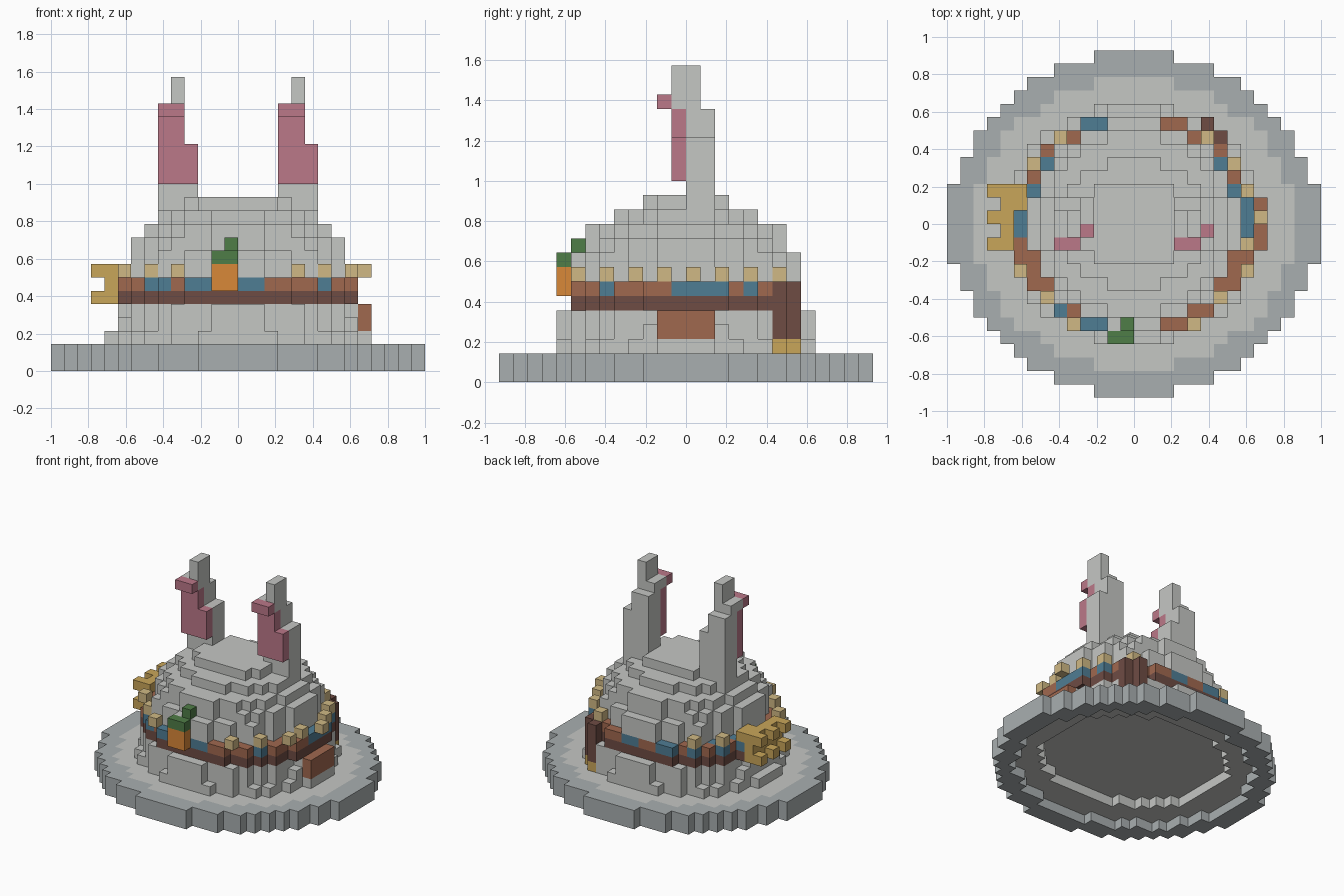
import bpy, bmesh

if "Cube" in bpy.data.objects:
    bpy.data.objects.remove(bpy.data.objects["Cube"])

V = 1 / 14                      # edge length of one block
cells = {}                      # (x, y, z) -> (part name, colour name)


def lin(h):
    out = []
    for i in (0, 2, 4):
        c = int(h[i:i + 2], 16) / 255
        out.append(c / 12.92 if c <= 0.04045 else ((c + 0.055) / 1.055) ** 2.4)
    return (*out, 1)


COLOURS = {
    "light_grey": "c5c7c4", "dark_grey": "a9afb0", "pink": "bb7889",
    "gold": "c9a65a", "pale_gold": "d0b985", "orange": "d98838",
    "green": "4f7d47", "blue": "4f7d94", "terracotta": "a0684f", "brown": "6e4c44",
}
mats = {}
for name, code in COLOURS.items():
    mats[name] = bpy.data.materials.new(name)
    mats[name].diffuse_color = lin(code)


def disc(a, b):
    """Block columns inside an ellipse with half widths a and b."""
    return {(x, y) for x in range(-15, 15) for y in range(-15, 15)
            if ((x + .5) / (a - .2)) ** 2 + ((y + .5) / (b - .2)) ** 2 <= 1}


def fill(part, colour, columns, z0, z1):
    for x, y in columns:
        for z in range(z0, z1):
            cells[x, y, z] = (part, colour)


def box(part, colour, x0, x1, y0, y1, z0, z1):
    fill(part, colour, [(x, y) for x in range(x0, x1) for y in range(y0, y1)], z0, z1)


# Brim: deep outer rim, thin plate inside it, open under the crown
brim = disc(14, 13)
inner = disc(12.1, 11.1)
fill("brim_rim", "dark_grey", brim - inner, 0, 2)
fill("brim_plate", "light_grey", inner - disc(9.6, 8.6), 1, 2)

# Crown: stacked stepped discs (half width x, half width y, bottom, top)
for a, b, z0, z1 in ((10, 9, 2, 3), (9.4, 9, 3, 4), (9, 9, 4, 5), (8, 8, 5, 9),
                     (8, 7, 9, 10), (7, 7, 10, 11), (6, 5, 11, 12), (4.6, 3.6, 12, 13)):
    fill("crown", "light_grey", disc(a, b), z0, z1)

# Hat band: brown lower course and a patterned upper course
ring = disc(9.4, 8.69) - disc(7.6, 7)
fill("band", "brown", ring, 5, 6)
BLUE_X = {-9, -8, -6, -4, -3, 0, 1, 6, 8}
BLUE_Y = {-6, -1, 0, 1, 2, 4, 7}
for x, y in ring:
    blue = x in BLUE_X if abs(y + .5) > 6 else y in BLUE_Y
    cells[x, y, 6] = ("band", "blue" if blue else "terracotta")

# Studs above the band
for x, y in ((-8, 4), (-6, 6), (5, 6), (7, 4), (8, 2), (9, 0), (8, -2), (8, -4),
             (6, -6), (4, -8), (-5, -8), (-7, -6), (-9, -4)):
    cells[x, y, 7] = ("studs", "pale_gold")

# Side pouch
box("pouch", "terracotta", 9, 10, -2, 2, 3, 5)

# Hanging strap with a gold tip
for x, y in ((5, 7), (6, 6)):
    fill("strap", "brown", [(x, y)], 3, 7)
    fill("strap", "gold", [(x, y)], 2, 3)

# Buckle with prongs
box("buckle", "gold", -10, -9, -2, 3, 5, 8)
box("buckle", "gold", -9, -8, 1, 3, 7, 8)
for y in (-2, 0, 2):
    for z in (5, 7):
        cells[-11, y, z] = ("buckle", "gold")

# Carrot ornament on the front
box("carrot", "orange", -2, 0, -9, -8, 6, 8)
box("carrot", "green", -2, 0, -9, -8, 8, 9)
box("carrot", "green", -1, 0, -8, -7, 9, 10)

# Ears: the same shape placed twice
for side, x in (("left_ear", -6), ("right_ear", 3)):
    box(side, "light_grey", x, x + 3, 0, 2, 12, 17)
    box(side, "light_grey", x, x + 2, 0, 2, 17, 19)
    box(side, "light_grey", x, x + 2, -1, 1, 19, 20)
    box(side, "light_grey", x + 1, x + 2, -1, 1, 20, 22)
    box(side, "pink", x, x + 3, -1, 0, 14, 17)
    box(side, "pink", x, x + 2, -1, 0, 17, 19)
    box(side, "pink", x, x + 2, -2, -1, 19, 20)


def build(part):
    """Skin the exposed block faces of one part."""
    own = {k: c for k, (p, c) in cells.items() if p == part}
    used = sorted(set(own.values()))
    bm = bmesh.new()
    verts = {}

    def vert(p):
        if p not in verts:
            verts[p] = bm.verts.new([c * V for c in p])
        return verts[p]

    for cell, colour in own.items():
        for axis in range(3):
            u, w = (axis + 1) % 3, (axis + 2) % 3
            for s in (0, 1):
                near = list(cell)
                near[axis] += 2 * s - 1
                if tuple(near) in cells:
                    continue
                quad = []
                for du, dw in ((0, 0), (1, 0), (1, 1), (0, 1)):
                    p = list(cell)
                    p[axis] += s
                    p[u] += du
                    p[w] += dw
                    quad.append(vert(tuple(p)))
                face = bm.faces.new(quad if s else quad[::-1])
                face.material_index = used.index(colour)
    mesh = bpy.data.meshes.new(part)
    bm.to_mesh(mesh)
    bm.free()
    for colour in used:
        mesh.materials.append(mats[colour])
    bpy.context.collection.objects.link(bpy.data.objects.new(part, mesh))


for part in sorted({p for p, _ in cells.values()}):
    build(part)

for m in bpy.data.materials:
    if m.users and not m.is_grease_pencil:
        m.use_nodes = True
        m.node_tree.nodes["Principled BSDF"].inputs["Base Color"].default_value = m.diffuse_color
